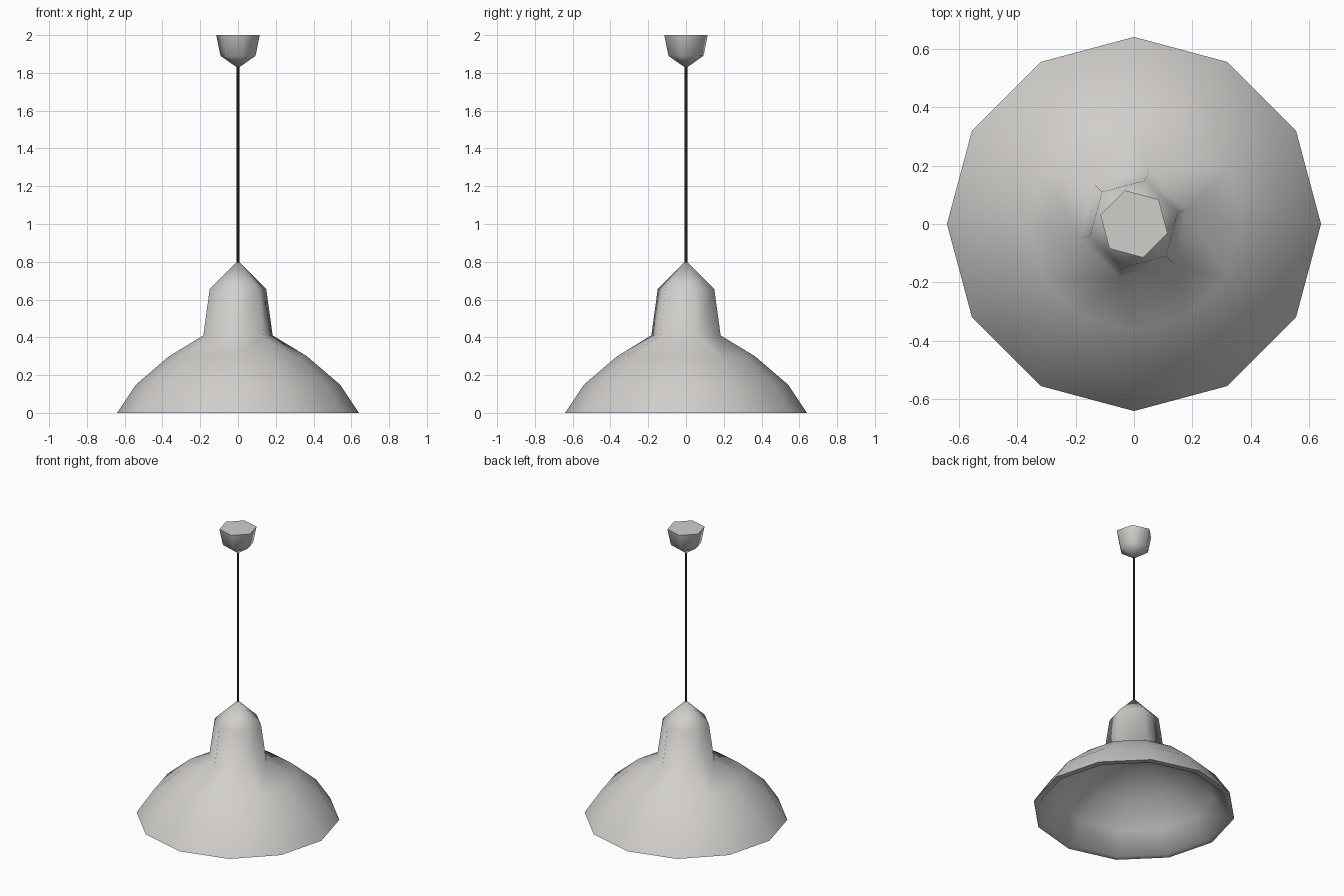
import bpy, bmesh, math

if "Cube" in bpy.data.objects:
    bpy.data.objects.remove(bpy.data.objects["Cube"])


def material(name, rgb):
    m = bpy.data.materials.new(name)
    m.diffuse_color = (*rgb, 1)
    m.use_nodes = True
    m.node_tree.nodes["Principled BSDF"].inputs["Base Color"].default_value = m.diffuse_color
    return m


enamel = material("warm_light_grey", (0.64, 0.62, 0.60))
black = material("black_cord", (0.015, 0.015, 0.015))


def ring(bm, n, r, z, start=0):
    """Ring of n vertices, the first one at the angle start (degrees)."""
    return [bm.verts.new((r * math.cos(math.radians(start) + math.tau * i / n),
                          r * math.sin(math.radians(start) + math.tau * i / n), z))
            for i in range(n)]


def bridge(bm, a, b):
    n = len(a)
    for i in range(n):
        j = (i + 1) % n
        bm.faces.new((a[i], a[j], b[j], b[i]))


def fan(bm, a, z):
    tip = bm.verts.new((0, 0, z))
    for i in range(len(a)):
        bm.faces.new((a[i], a[(i + 1) % len(a)], tip))


def finish(bm, name, mat, sharp=70):
    bmesh.ops.recalc_face_normals(bm, faces=bm.faces[:])
    for f in bm.faces:
        f.smooth = True
    for e in bm.edges:
        e.smooth = e.calc_face_angle(0) < math.radians(sharp)
    me = bpy.data.meshes.new(name)
    bm.to_mesh(me)
    bm.free()
    me.materials.append(mat)
    ob = bpy.data.objects.new(name, me)
    bpy.context.collection.objects.link(ob)
    return ob


# Lamp shade: twelve-sided dome merging into a six-sided neck
bm = bmesh.new()
dome = [ring(bm, 12, r, z) for r, z in ((0.64, 0), (0.54, 0.15), (0.365, 0.30))]
for a, b in zip(dome, dome[1:]):
    bridge(bm, a, b)
top = dome[-1]
neck = ring(bm, 6, 0.19, 0.41, 15)
for k in range(6):
    bm.faces.new((top[2 * k], top[2 * k + 1], neck[k]))
    bm.faces.new((top[2 * k + 1], top[(2 * k + 2) % 12], neck[(k + 1) % 6], neck[k]))
shoulder = ring(bm, 6, 0.155, 0.655, 15)
bridge(bm, neck, shoulder)
fan(bm, shoulder, 0.805)

# Inside of the shade, joined to the outside by a flat lip
inner = [ring(bm, 12, r, z) for r, z in
         ((0.60, 0), (0.505, 0.135), (0.34, 0.275), (0.15, 0.36))]
bridge(bm, dome[0], inner[0])
for a, b in zip(inner, inner[1:]):
    bridge(bm, a, b)
fan(bm, inner[-1], 0.37)
finish(bm, "lamp_shade", enamel)

# Ceiling cup
bm = bmesh.new()
rim = ring(bm, 6, 0.119, 2.0, 45)
waist = ring(bm, 6, 0.096, 1.89, 45)
bm.faces.new(rim)
bridge(bm, rim, waist)
fan(bm, waist, 1.825)
finish(bm, "ceiling_cup", enamel)

# Cord
bm = bmesh.new()
low, high = ring(bm, 6, 0.008, 0.78), ring(bm, 6, 0.008, 1.85)
bridge(bm, low, high)
bm.faces.new(low)
bm.faces.new(high)
finish(bm, "cord", black)
